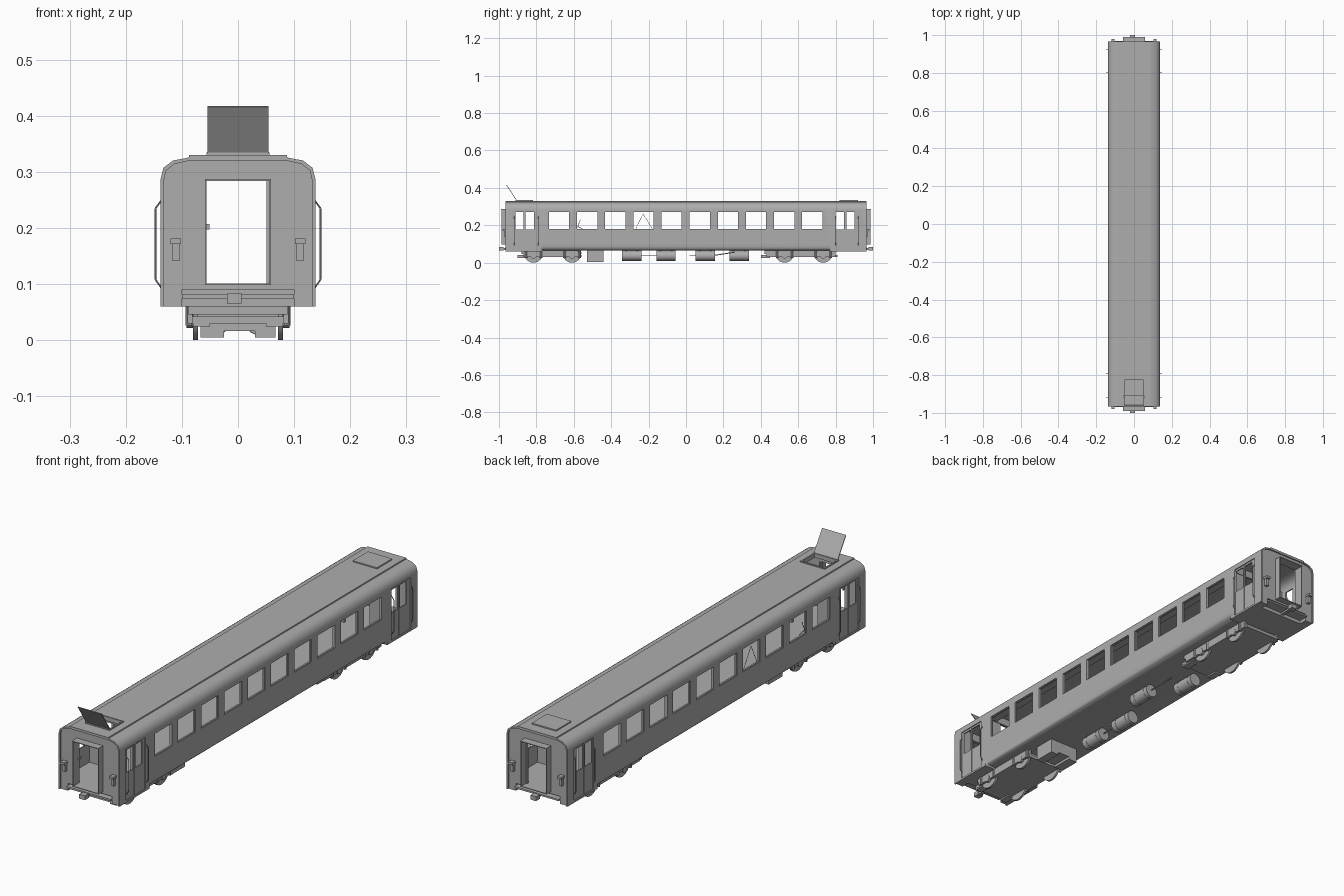
import bpy, bmesh, math
from mathutils import Vector, Matrix

if "Cube" in bpy.data.objects:
    bpy.data.objects.remove(bpy.data.objects["Cube"])

# One darker grey paint for everything
paint = bpy.data.materials.new("grey_paint")
paint.diffuse_color = (.42, .42, .42, 1)
paint.use_nodes = True
paint.node_tree.nodes["Principled BSDF"].inputs["Base Color"].default_value = paint.diffuse_color

def smooth_shade(ob, angle):
    bpy.context.view_layer.objects.active = ob
    ob.select_set(True)
    bpy.ops.object.shade_smooth_by_angle(angle=math.radians(angle))
    ob.select_set(False)

def finish(name, bm, smooth=False):
    bmesh.ops.recalc_face_normals(bm, faces=bm.faces)
    me = bpy.data.meshes.new(name)
    bm.to_mesh(me)
    bm.free()
    me.materials.append(paint)
    ob = bpy.data.objects.new(name, me)
    bpy.context.collection.objects.link(ob)
    if smooth:
        smooth_shade(ob, 32)
    return ob

def add_box(bm, x0, x1, y0, y1, z0, z1):
    m = Matrix.Translation(((x0+x1)/2, (y0+y1)/2, (z0+z1)/2)) @ Matrix.Diagonal((abs(x1-x0), abs(y1-y0), z1-z0, 1))
    bmesh.ops.create_cube(bm, size=1, matrix=m)

def boxes(name, lst):
    bm = bmesh.new()
    for b in lst:
        add_box(bm, *b)
    return finish(name, bm)

def add_cyl(bm, p, q, r, n=16):
    p, q = Vector(p), Vector(q)
    d = q - p
    m = Matrix.Translation((p+q)/2) @ d.to_track_quat('Z', 'Y').to_matrix().to_4x4()
    bmesh.ops.create_cone(bm, cap_ends=True, segments=n, radius1=r, radius2=r, depth=d.length, matrix=m)

def cyls(name, lst, n=16):
    bm = bmesh.new()
    for c in lst:
        add_cyl(bm, *c, n)
    return finish(name, bm, True)

def loft(name, sections):
    # sections: list of (y, half profile), mirrored over x
    bm = bmesh.new()
    rings = [[bm.verts.new((x, y, z)) for x, z in half + [(-x, z) for x, z in reversed(half)]] for y, half in sections]
    for a, b in zip(rings, rings[1:]):
        for i in range(len(a)):
            j = (i+1) % len(a)
            bm.faces.new((a[i], a[j], b[j], b[i]))
    bm.faces.new(rings[0])
    bm.faces.new(rings[-1])
    return finish(name, bm)

def cut(ob, cutter):
    m = ob.modifiers.new("cut", 'BOOLEAN')
    m.operation, m.solver, m.object = 'DIFFERENCE', 'EXACT', cutter
    bpy.context.view_layer.objects.active = ob
    bpy.ops.object.modifier_apply(modifier=m.name)
    bpy.data.objects.remove(cutter)

# Body shell: straight ends, rounded sill in the middle
roof = [(.138, .287), (.133, .307), (.116, .32), (.088, .3255), (.087, .33)]
straight = [(.138, z) for z in (.06, .068, .076, .086, .10)] + roof
tucked = [(.112, .065), (.126, .068), (.134, .075), (.138, .085), (.138, .10)] + roof
body = loft("carriage_body", [(-.965, straight), (-.77, straight), (-.765, tucked),
                              (.765, tucked), (.77, straight), (.965, straight)])
inner = [(.129, .10), (.129, .283), (.124, .3), (.11, .311), (.085, .317)]
cut(body, loft("interior_cutter", [(-.945, inner), (.945, inner)]))
rim = [(.132, .05), (.132, .285), (.128, .302), (.113, .314), (.086, .32)]
for s in (-1, 1):
    cut(body, loft("end_rim_cutter", [(s*.959, rim), (s*.98, rim)]))

# Doorways, bottom notches, door recesses, windows, roof hatch opening
cut(body, boxes("doorway_cutter", [(-.056, .056, s*.93, s*.99, .1005, .285) for s in (-1, 1)]))
cut(body, boxes("notch_cutter", [(-.10, .10, s*.925, s*.99, .04, .09) for s in (-1, 1)]))
cut(body, boxes("door_recess_cutter", [(s*.134, s*.15, e*.797, e*.922, .068, .28) for s in (-1, 1) for e in (-1, 1)]))
wins = [(-.679+i*.1505, .112) for i in range(10)]
doorwins = [(-.89, .042), (-.835, .045), (.822, .045), (.88, .042)]
cut(body, boxes("window_cutter", [(s*.11, s*.16, c-w/2, c+w/2, .178, .272) for c, w in wins+doorwins for s in (-1, 1)]))
cut(body, boxes("hatch_cutter", [(-.05, .05, -.905, -.825, .30, .35)]))
smooth_shade(body, 40)

# Thin window frames set into the openings
fr = []
for s in (-1, 1):
    for c, w in wins:
        a, b = c-w/2, c+w/2
        x0, x1 = s*.128, s*.135
        fr += [(x0, x1, a-.002, a+.002, .176, .274), (x0, x1, b-.002, b+.002, .176, .274),
               (x0, x1, a+.002, b-.002, .176, .180), (x0, x1, a+.002, b-.002, .270, .274)]
boxes("window_frames", fr)
boxes("door_seams", [(s*.132, s*.136, c-.003, c+.003, .068, .28) for s in (-1, 1) for c in (-.862, .852)])

# Vestibule partitions and overhead racks
part = []
for e in (-1, 1):
    y0, y1 = e*.77, e*.778
    part += [(s*.058, s*.129, y0, y1, .10, .283) for s in (-1, 1)] + [(-.11, .11, y0, y1, .285, .315)]
boxes("vestibule_partitions", part)
boxes("luggage_racks", [(s*.085, s*.129, -.765, .765, .281, .285) for s in (-1, 1)])

# Gangway frames around end doors
g = []
for e in (-1, 1):
    g += [(s*.056, s*.059, e*.955, e*.987, .10, .284) for s in (-1, 1)]
    g += [(-.059, .059, e*.955, e*.99, .284, .287), (-.059, .059, e*.955, e*.987, .098, .101)]
boxes("gangway_frames", g)

# Sliding end door leaf edges and small handle
boxes("end_door_edges", [(.051, .056, e*.948, e*.956, .10, .285) for e in (-1, 1)])
boxes("door_handle", [(-.056, -.051, -.955, -.94, .197, .207)])

# Tail lamps
boxes("tail_lamps", [b for e in (-1, 1) for s in (-1, 1) for b in (
    (s*.104, s*.117, e*.955, e*.972, .141, .171), (s*.102, s*.120, e*.955, e*.98, .171, .181))])

# Step beams and couplers
boxes("end_beams", [(-.10, .10, e*.92, e*.968, .074, .081) for e in (-1, 1)])
boxes("couplers", [b for e in (-1, 1) for b in (
    (-.013, .001, e*.92, e*.98, .067, .08), (-.02, .006, e*.975, e, .065, .083))])

# Grab rails beside doors
rails = []
for s in (-1, 1):
    for y in (-.918, -.79, .80, .922):
        pts = [(s*.136, y, .092), (s*.147, y, .108), (s*.147, y, .235), (s*.136, y, .25)]
        rails += [(a, b, .0015) for a, b in zip(pts, pts[1:])]
cyls("grab_rails", rails, 8)

# Roof hatches: closed at the back, open lid at the front
boxes("rear_hatch", [(-.055, .055, .822, .92, .325, .335)])
boxes("front_hatch_rim", [(-.056, -.05, -.911, -.819, .32, .334), (.05, .056, -.911, -.819, .32, .334),
                          (-.05, .05, -.911, -.905, .32, .334), (-.05, .05, -.825, -.819, .32, .334)])
lid = boxes("front_hatch_lid", [(-.054, .054, 0, .097, -.0015, .0015)])
lid.location = (0, -.907, .335)
lid.rotation_euler.x = math.radians(123)

# Bogies
for name, c, y0, y1 in (("front", -.7125, -.90, -.56), ("rear", .63, .40, .81)):
    boxes(name+"_bogie_plate", [(-.081, .081, y0, y1, .03, .042), (-.07, .07, c-.08, c+.08, .042, .07),
                                (-.088, .088, y0+.02, y1-.02, .046, .064)])
    boxes(name+"_bogie_frame", [b for s in (-1, 1) for b in (
        (s*.081, s*.09, y0+.03, y1-.01, .03, .06),
        (s*.05, s*.08, y0, y0+.05, .024, .033))])
    bm = bmesh.new()
    for y in (c-.103, c+.103):
        add_cyl(bm, (-.078, y, .045), (.078, y, .045), .008, 10)
        for s in (-1, 1):
            add_cyl(bm, (s*.071, y, .05), (s*.08, y, .05), .05, 24)
            add_cyl(bm, (s*.08, y, .036), (s*.092, y, .036), .014, 12)
    finish(name+"_wheelsets", bm, True)
    cyls(name+"_bogie_springs", [((s*.087, y+d, .026), (s*.087, y+d, .062), .007)
                                 for s in (-1, 1) for y in (c-.103, c+.103) for d in (-.04, .04)], 10)

# Equipment box under the floor
boxes("battery_box", [(-.067, -.025, -.53, -.44, .005, .07), (.03, .067, -.53, -.44, .005, .07),
                      (-.025, .03, -.53, -.44, .016, .07)])

# Air tanks with hanger straps and pipes
tanks, straps, hangers = [], [], []
for x, y in ((-.04, -.29), (-.04, -.107), (.038, .103), (-.04, .285)):
    tanks.append(((x, y-.052, .037), (x, y+.052, .037), .027))
    straps += [((x, y+d-.003, .037), (x, y+d+.003, .037), .0278) for d in (-.03, .03)]
    hangers += [(x-.006, x+.006, y+d-.004, y+d+.004, .06, .07) for d in (-.03, .03)]
cyls("air_tanks", tanks, 20)
cyls("tank_straps", straps, 20)
boxes("tank_hangers", hangers)
cyls("air_pipes", [((-.04, -.24, .04), (-.04, -.155, .04), .0025),
                   ((.038, .02, .04), (.038, .155, .04), .0025),
                   ((.038, .155, .04), (.02, .26, .056), .0025)], 8)

# Broken window trim
cyls("bent_trim", [((-.134, -.268, .182), (-.134, -.23, .262), .001), ((-.134, -.23, .262), (-.134, -.18, .182), .001),
                   ((-.134, -.58, .19), (-.13, -.565, .23), .0015), ((-.134, -.58, .195), (-.125, -.555, .181), .0015)], 6)
